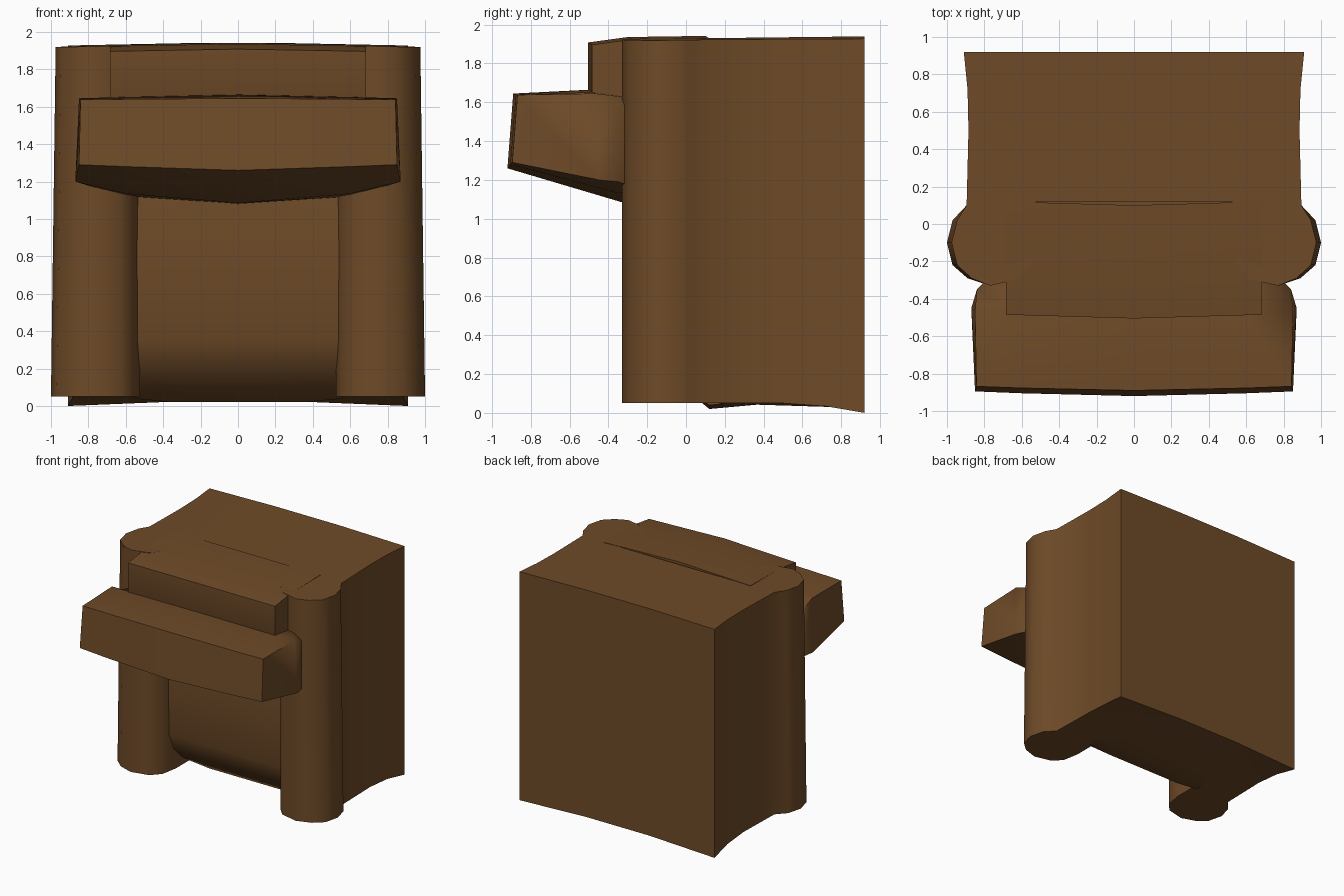
import bpy, bmesh, math

if "Cube" in bpy.data.objects:
    bpy.data.objects.remove(bpy.data.objects["Cube"])

brown = bpy.data.materials.new("dark wood brown")
brown.diffuse_color = (0.158, 0.070, 0.021, 1)
brown.use_nodes = True
brown.node_tree.nodes["Principled BSDF"].inputs["Base Color"].default_value = brown.diffuse_color


def finish(name, bm, angle):
    bmesh.ops.triangulate(bm, faces=[f for f in bm.faces if len(f.verts) > 4])
    bmesh.ops.recalc_face_normals(bm, faces=bm.faces[:])
    me = bpy.data.meshes.new(name)
    bm.to_mesh(me)
    bm.free()
    me.materials.append(brown)
    ob = bpy.data.objects.new(name, me)
    bpy.context.collection.objects.link(ob)
    bpy.ops.object.select_all(action='DESELECT')
    ob.select_set(True)
    bpy.context.view_layer.objects.active = ob
    bpy.ops.object.shade_smooth_by_angle(angle=math.radians(angle))
    return ob


def loft(name, rings, angle):
    """Skin closed rings of equal length and cap both ends."""
    bm = bmesh.new()
    vs = [[bm.verts.new(p) for p in r] for r in rings]
    n = len(rings[0])
    for a, b in zip(vs, vs[1:]):
        for i in range(n):
            j = (i + 1) % n
            bm.faces.new((a[i], a[j], b[j], b[i]))
    bm.faces.new(vs[0])
    bm.faces.new(vs[-1])
    return finish(name, bm, angle)


def mirrored(rings):
    """Rings run from the centre to the right end; add the left half."""
    left = [[(-x, y, z) for x, y, z in r] for r in rings[:0:-1]]
    return left + rings


# body with the two rounded side columns: one outline raised to full height
half = [(.3, .92), (.91, .92), (.89, .72), (.885, .5), (.895, .1), (.97, .02),
        (1, -.1), (.97, -.22), (.89, -.29), (.77, -.33), (.62, -.295),
        (.55, -.22), (.525, -.08), (.525, .12)]
outline = half + [(-x, y) for x, y in reversed(half)]


def bottom(x, y):
    if y > .9:
        return 0.0 if abs(x) > .5 else .025
    return .05 - .03 * max(0, (y - .5) / .42)


def top(x, y):
    return 1.94 - .02 * abs(x) + .006 * y


loft("body_with_columns",
     [[(x * 1.0, y, bottom(x, y)) for x, y in outline],
      [(x * (.975 if y < .09 and abs(x) > .8 else 1), y, top(x, y)) for x, y in outline]], 40)

# recessed centre panel, rounded under at its foot
panel = [(.45, .05), (.12, .02), (0, .12), (-.1, .22), (-.15, .36),
         (-.16, .85), (-.13, 1.2), (.45, 1.2)]
loft("recessed_panel",
     mirrored([[(x, y, z + (lift if z < .1 else 0)) for y, z in panel]
               for x, lift in ((0, 0), (.35, 0), (.56, .02))]), 60)

# mantel: wide beam with a slight bow, tapering at its ends
mantel = [
    [(0, -.49, 1.665), (0, -.89, 1.645), (0, -.92, 1.26),
     (0, -.33, 1.085), (0, -.1, 1.08), (0, -.1, 1.6)],
    [(.6, -.48, 1.652), (.6, -.877, 1.64), (.6, -.905, 1.28),
     (.6, -.36, 1.135), (.6, -.1, 1.12), (.6, -.1, 1.6)],
    [(.85, -.465, 1.645), (.842, -.868, 1.638), (.85, -.895, 1.29),
     (.87, -.45, 1.2), (.84, -.35, 1.19), (.84, -.35, 1.58)],
    [(.70, -.4, 1.6), (.78, -.6, 1.55), (.78, -.6, 1.35),
     (.70, -.31, 1.25), (.68, -.25, 1.2), (.68, -.25, 1.57)],
]
# the last ring sits inside the beam, so end the skin on the third
loft("mantel_beam", mirrored(mantel[:3]), 78)

# upper block above the mantel, its top rising back into the body top
upper = [
    [(x, y + bow, z + dz) for y, z in
     ((-.505, 1.6), (-.505, 1.908), (-.3, 1.936), (.1, 1.942), (.1, 1.2), (-.3, 1.2))]
    for x, bow, dz in ((0, 0, 0), (.685, .02, -.012))]
loft("upper_block", mirrored(upper), 40)
